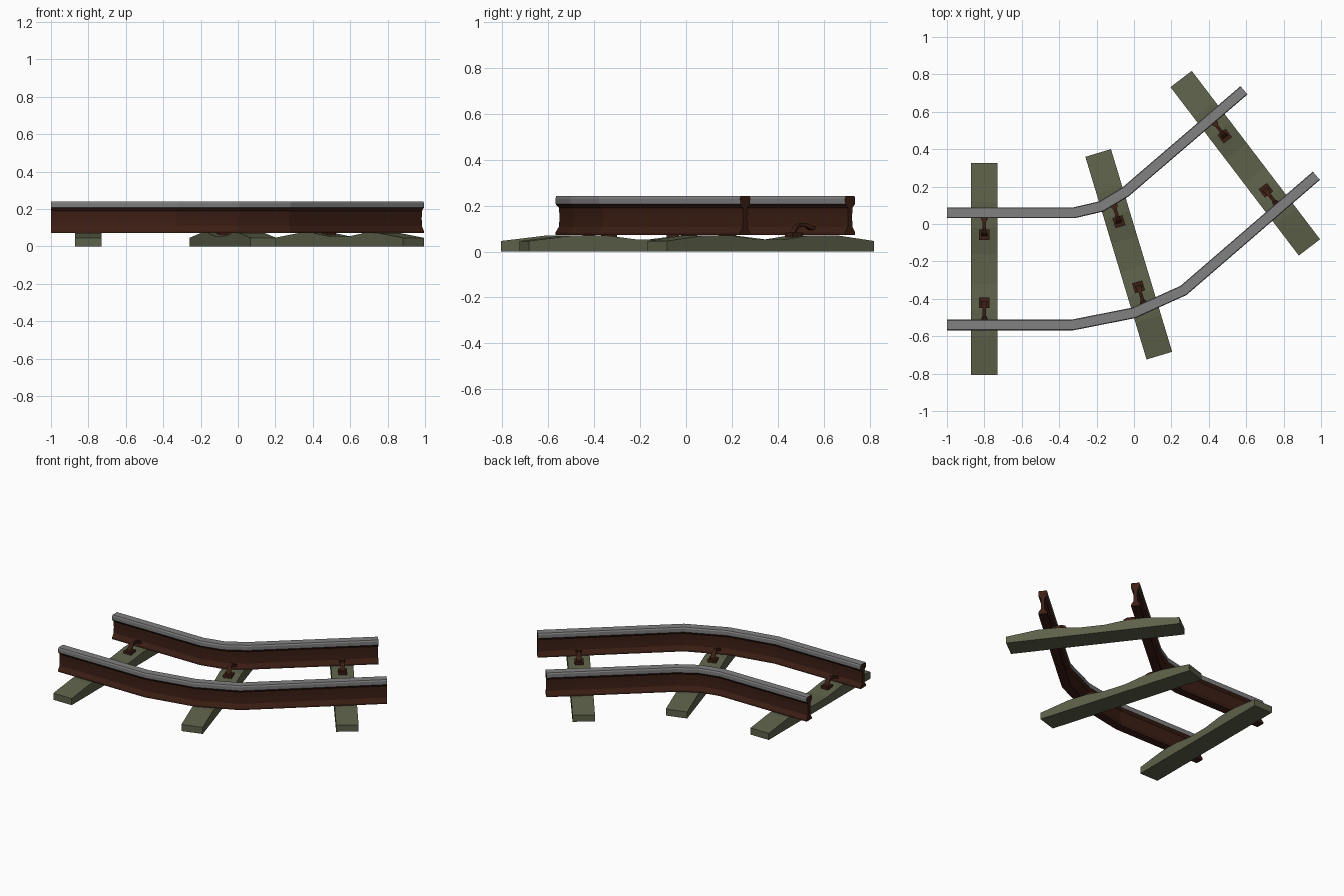
import bpy, bmesh, math
from mathutils import Vector, Matrix

if "Cube" in bpy.data.objects:
    bpy.data.objects.remove(bpy.data.objects["Cube"])


def material(name, rgb):
    m = bpy.data.materials.new(name)
    m.diffuse_color = (*rgb, 1)
    m.use_nodes = True
    m.node_tree.nodes["Principled BSDF"].inputs["Base Color"].default_value = m.diffuse_color
    return m


RUST = material("rust", (0.045, 0.013, 0.007))
STEEL = material("worn_steel", (0.22, 0.22, 0.22))
STONE = material("olive_sleeper", (0.11, 0.12, 0.067))


def finish(bm, name, mats, matrix=None):
    bmesh.ops.recalc_face_normals(bm, faces=bm.faces)
    me = bpy.data.meshes.new(name)
    bm.to_mesh(me)
    bm.free()
    for m in mats:
        me.materials.append(m)
    ob = bpy.data.objects.new(name, me)
    if matrix is not None:
        ob.matrix_world = matrix
    bpy.context.collection.objects.link(ob)
    return ob


def loft(bm, rings):
    """Join rings of points with quads and cap both ends."""
    vs = [[bm.verts.new(p) for p in r] for r in rings]
    n = len(vs[0])
    for a, b in zip(vs, vs[1:]):
        for i in range(n):
            j = (i + 1) % n
            bm.faces.new((a[i], a[j], b[j], b[i]))
    bm.faces.new(vs[0])
    bm.faces.new(vs[-1])


# Rails: I-section swept along a mitred path
HALF = [(0.029, 0.072), (0.029, 0.083), (0.013, 0.108), (0.011, 0.15),
        (0.013, 0.19), (0.028, 0.207), (0.029, 0.232), (0.025, 0.241)]
PROFILE = HALF + [(-x, z) for x, z in reversed(HALF)]


def rail(name, path):
    pts = [Vector(p) for p in path]
    rings = []
    for i, p in enumerate(pts):
        d0 = (p - pts[i - 1]).normalized() if i else None
        d1 = (pts[i + 1] - p).normalized() if i < len(pts) - 1 else None
        d0, d1 = d0 or d1, d1 or d0
        t = (d0 + d1).normalized()
        side = Vector((-t.y, t.x)) / t.dot(d0)
        rings.append([(p.x + side.x * w, p.y + side.y * w, z) for w, z in PROFILE])
    bm = bmesh.new()
    loft(bm, rings)
    for f in bm.faces:
        if len(f.verts) == 4 and min(v.co.z for v in f.verts) > 0.2:
            f.material_index = 1
    finish(bm, name, [RUST, STEEL])


rail("inner_rail", [(-1, 0.06), (-0.32, 0.06), (-0.175, 0.094), (-0.045, 0.172), (0.588, 0.715)])
rail("outer_rail", [(-1, -0.54), (-0.33, -0.54), (0, -0.475), (0.265, -0.355), (0.975, 0.258)])


# Sleeper: flat seats under the rails, dipped middle, sloping ends
def sleeper(name, matrix):
    half = [(0.08, 0.053), (0.22, 0.071), (0.36, 0.071), (0.566, 0.046)]
    stations = [(-y, z) for y, z in reversed(half)] + half
    bm = bmesh.new()
    w = 0.0715
    loft(bm, [[(-w, y, 0), (w, y, 0), (w, y, z), (-w, y, z)] for y, z in stations])
    sharp = [e for e in bm.edges if e.calc_face_angle(0) > 0.6]
    bmesh.ops.bevel(bm, geom=sharp, offset=0.008, segments=1, affect='EDGES')
    finish(bm, name, [STONE], matrix)


# Clip: base plate with a waisted arm arching up to the rail web
def clip(name, matrix):
    bm = bmesh.new()
    bmesh.ops.create_cube(bm, size=1, matrix=Matrix.Translation((0, 0.182, 0.07))
                          @ Matrix.Diagonal((0.056, 0.056, 0.024, 1)))
    arm = [(0.175, 0.078, 0.017), (0.192, 0.104, 0.014), (0.215, 0.117, 0.009),
           (0.25, 0.114, 0.009), (0.268, 0.105, 0.018), (0.293, 0.096, 0.020)]
    loft(bm, [[(-w, y, z - 0.008), (w, y, z - 0.008), (w, y, z + 0.008), (-w, y, z + 0.008)]
              for y, z, w in arm])
    finish(bm, name, [RUST], matrix)


for i, (x, y, deg) in enumerate([(-0.8, -0.24, 0), (-0.028, -0.162, 16.8), (0.595, 0.325, 37.3)], 1):
    m = Matrix.Translation((x, y, 0)) @ Matrix.Rotation(math.radians(deg), 4, 'Z')
    sleeper(f"sleeper_{i}", m)
    clip(f"inner_clip_{i}", m)
    clip(f"outer_clip_{i}", m @ Matrix.Rotation(math.pi, 4, 'Z'))
